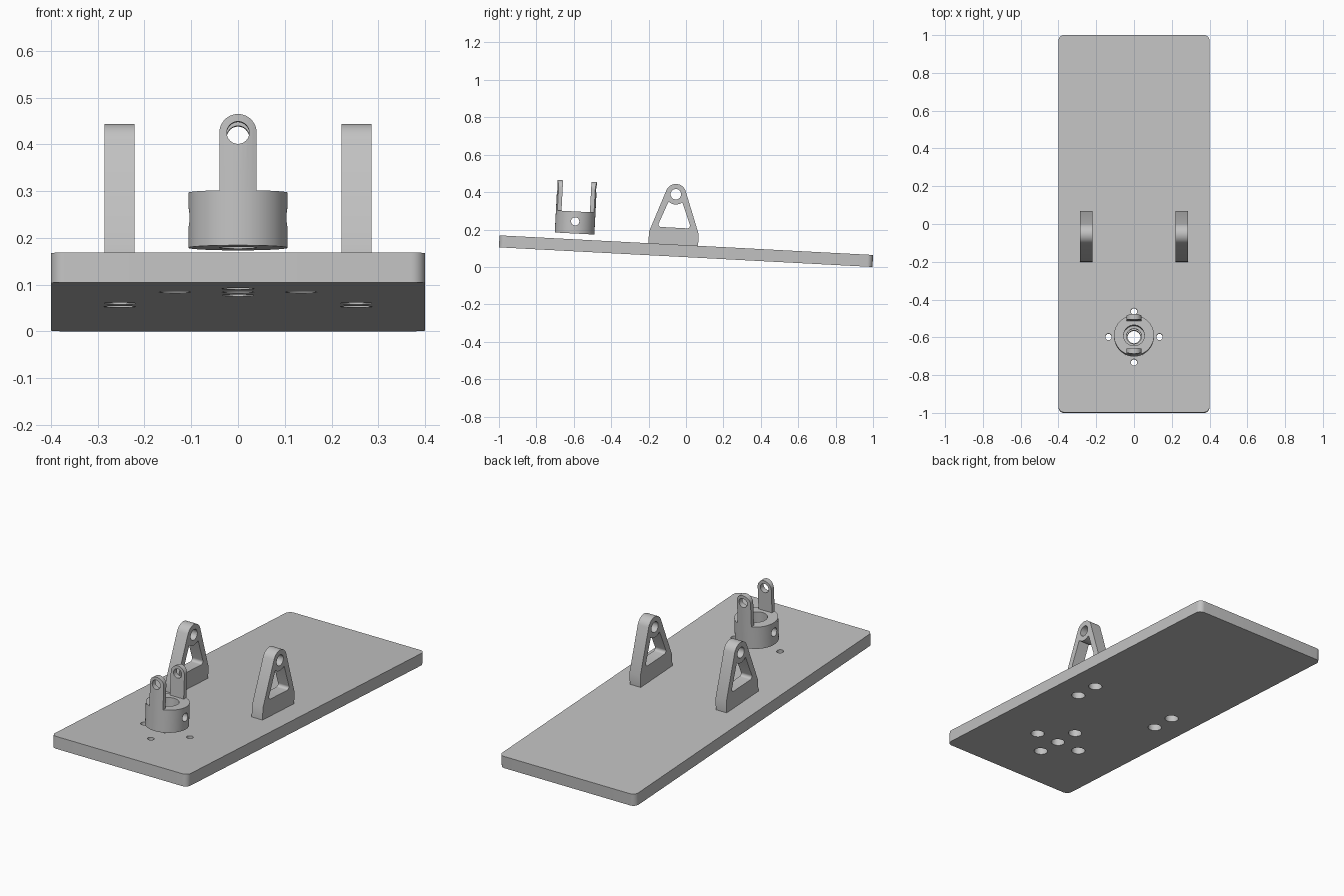
import bpy, bmesh, math
from mathutils import Matrix, Vector

if "Cube" in bpy.data.objects:
    bpy.data.objects.remove(bpy.data.objects["Cube"])

grey = bpy.data.materials.new("light_grey")
grey.use_nodes = True
grey.diffuse_color = (0.54, 0.54, 0.54, 1)
grey.node_tree.nodes["Principled BSDF"].inputs["Base Color"].default_value = (0.54, 0.54, 0.54, 1)

# Main dimensions, in the frame of the tilted base plate
TILT = math.radians(3)
LENGTH, WIDTH, THICK = 2.0, 0.8, 0.064
CUP_Y, CUP_LOW, CUP_TOP, CUP_R = -0.6, 0.095, 0.213, 0.106
BRACKET_X, BRACKET_Y = 0.253, -0.07
FRAME = (Matrix.Translation((0, -THICK * math.sin(TILT) / 2, LENGTH / 2 * math.sin(TILT)))
         @ Matrix.Rotation(-TILT, 4, 'X'))


def arc(cx, cy, r, start, end, steps=16):
    angles = [math.radians(start + (end - start) * i / steps) for i in range(steps + 1)]
    return [(cx + r * math.cos(a), cy + r * math.sin(a)) for a in angles]


def prism(name, points, axis, low, high):
    """Extrude a 2D outline along an axis from low to high."""
    place = {'X': lambda a, b, d: (d, a, b),
             'Y': lambda a, b, d: (a, d, b),
             'Z': lambda a, b, d: (a, b, d)}[axis]
    bm = bmesh.new()
    face = bm.faces.new([bm.verts.new(place(a, b, low)) for a, b in points])
    out = bmesh.ops.extrude_face_region(bm, geom=[face])
    moved = [v for v in out["geom"] if isinstance(v, bmesh.types.BMVert)]
    bmesh.ops.translate(bm, verts=moved, vec=Vector(place(0, 0, high - low)))
    bmesh.ops.recalc_face_normals(bm, faces=bm.faces)
    mesh = bpy.data.meshes.new(name)
    bm.to_mesh(mesh)
    bm.free()
    mesh.materials.append(grey)
    obj = bpy.data.objects.new(name, mesh)
    bpy.context.collection.objects.link(obj)
    return obj


def rod(axis, a, b, r, low, high, name="cutter", steps=48):
    return prism(name, arc(a, b, r, 0, 360, steps)[:-1], axis, low, high)


def combine(obj, tool, operation='DIFFERENCE'):
    mod = obj.modifiers.new("boolean", 'BOOLEAN')
    mod.operation, mod.solver, mod.object = operation, 'EXACT', tool
    bpy.context.view_layer.objects.active = obj
    bpy.ops.object.modifier_apply(modifier=mod.name)
    bpy.data.objects.remove(tool)


def finish(obj):
    obj.matrix_world = FRAME
    bpy.ops.object.select_all(action='DESELECT')
    obj.select_set(True)
    bpy.context.view_layer.objects.active = obj
    bpy.ops.object.shade_smooth_by_angle(angle=math.radians(30))


# Base plate with rounded corners
corner = 0.03
cx, cy = WIDTH / 2 - corner, LENGTH / 2 - corner
outline = []
for sx, sy, start in ((1, 1, 0), (-1, 1, 90), (-1, -1, 180), (1, -1, 270)):
    outline += arc(sx * cx, sy * cy, corner, start, start + 90, 8)
plate = prism("base_plate", outline, 'Z', 0, THICK)

# Four screw holes around the cup, with counterbores underneath
for dx, dy in ((1, 0), (-1, 0), (0, 1), (0, -1)):
    x, y = dx * 0.135, CUP_Y + dy * 0.135
    combine(plate, rod('Z', x, y, 0.017, -0.1, 0.1))
    combine(plate, rod('Z', x, y, 0.034, -0.1, 0.04))
combine(plate, rod('Z', 0, CUP_Y, 0.034, -0.1, 0.1))

# Blind screw holes under the brackets
for side in (-1, 1):
    for dy in (-0.067, 0.067):
        combine(plate, rod('Z', side * BRACKET_X, BRACKET_Y + dy, 0.034, -0.1, 0.04))
finish(plate)

# Pair of triangular brackets with a pivot hole and a window
eye, eye_r, foot, shoulder = 0.269, 0.055, 0.133, 0.062
gap = math.hypot(foot, eye - shoulder)
tangent = math.degrees(math.atan2(shoulder - eye, foot) + math.acos(eye_r / gap))
profile = [(-foot, 0), (foot, 0), (foot, shoulder)]
profile += arc(0, eye, eye_r, tangent, 180 - tangent, 24) + [(-foot, shoulder)]
window = arc(-0.07, 0.104, 0.014, 160, 270, 6) + arc(0.07, 0.104, 0.014, 270, 380, 6)
window += arc(0, eye, eye_r, -48, -132, 12)


def shifted(points):
    return [(a + BRACKET_Y, b + THICK) for a, b in points]


for side, label in ((1, "left"), (-1, "right")):
    x = side * BRACKET_X
    bracket = prism(label + "_bracket", shifted(profile), 'X', x - 0.032, x + 0.032)
    combine(bracket, prism("cutter", shifted(window), 'X', x - 0.1, x + 0.1))
    combine(bracket, rod('X', BRACKET_Y, eye + THICK, 0.028, x - 0.1, x + 0.1))
    finish(bracket)

# Floating cup with a stepped bore and a cross hole
cup = rod('Z', 0, CUP_Y, CUP_R, CUP_LOW, CUP_TOP, "cup", 64)
combine(cup, rod('Z', 0, CUP_Y, 0.055, CUP_LOW + 0.03, 0.3))
combine(cup, rod('Z', 0, CUP_Y, 0.04, 0, 0.3))
combine(cup, rod('X', CUP_Y, 0.16, 0.022, -0.2, 0.2))
finish(cup)

# Two round-topped ears trimmed to the curve of the cup
ear_w, ear_z = 0.04, 0.336
ear_shape = [(-ear_w, CUP_TOP), (ear_w, CUP_TOP)] + arc(0, ear_z, ear_w, 0, 180, 24)
ears = prism("cup_ears", ear_shape, 'Y', CUP_Y - 0.2, CUP_Y + 0.2)
combine(ears, rod('Z', 0, CUP_Y, CUP_R, 0, 0.5, steps=64), 'INTERSECT')
combine(ears, prism("cutter", [(-0.2, 0.1), (0.2, 0.1), (0.2, 0.5), (-0.2, 0.5)], 'Y',
                    CUP_Y - 0.076, CUP_Y + 0.076))
combine(ears, rod('Y', 0, ear_z, 0.024, CUP_Y - 0.3, CUP_Y + 0.3))
finish(ears)
